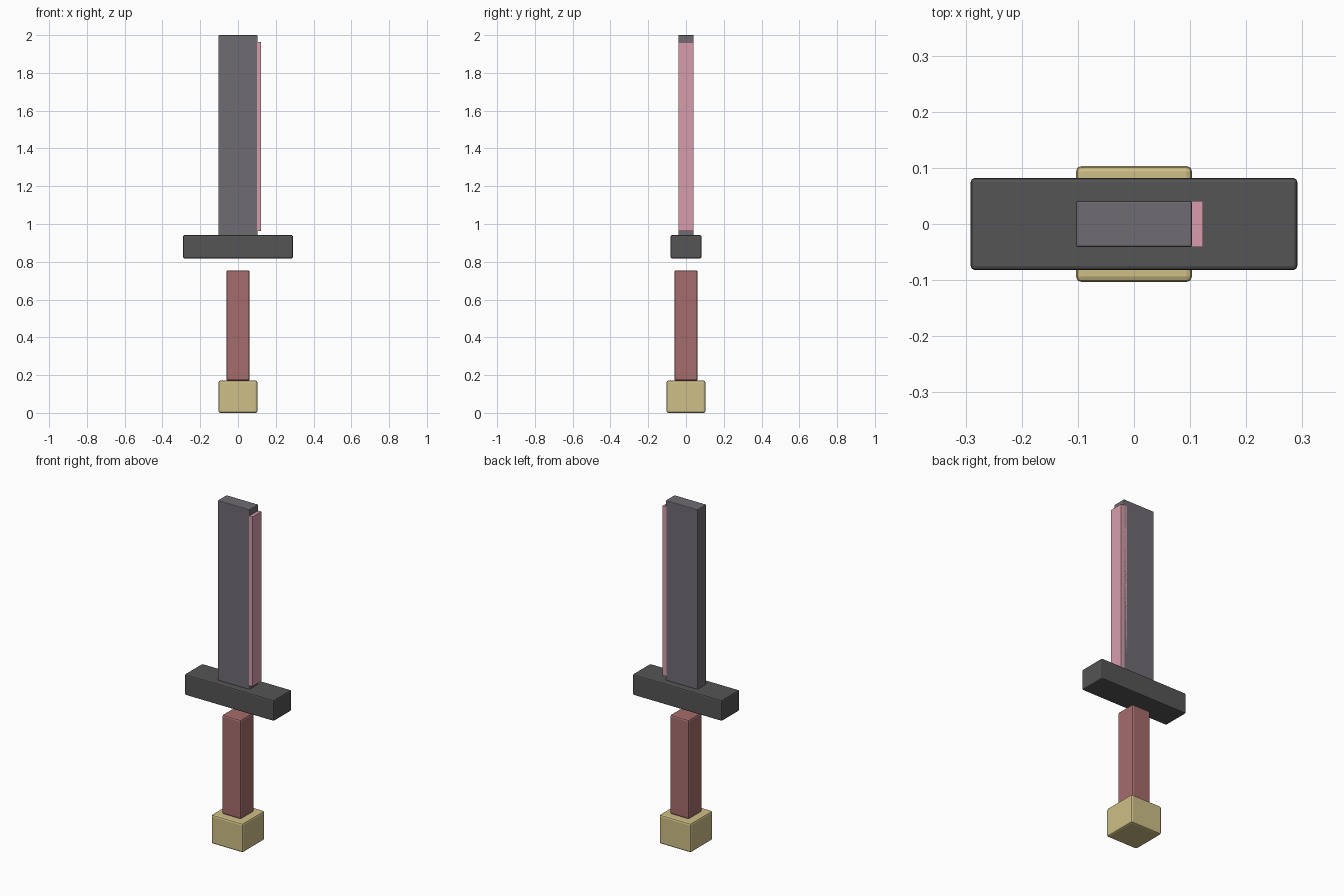
import bpy

if "Cube" in bpy.data.objects:
    bpy.data.objects.remove(bpy.data.objects["Cube"])


def block(name, x, y, z, bevel=0.0, color=None):
    """Axis-aligned block from (min, max) ranges, with softly bevelled edges."""
    bpy.ops.mesh.primitive_cube_add(
        size=1, location=[(a + b) / 2 for a, b in (x, y, z)])
    ob = bpy.context.object
    ob.name = name
    ob.scale = [b - a for a, b in (x, y, z)]
    bpy.ops.object.transform_apply(location=False, rotation=False, scale=True)
    if bevel:
        mod = ob.modifiers.new("soft_edges", 'BEVEL')
        mod.width = bevel
        mod.segments = 2
    if color:
        mat = bpy.data.materials.new(name + "_colour")
        mat.diffuse_color = (*color, 1)
        mat.use_nodes = True
        mat.node_tree.nodes["Principled BSDF"].inputs["Base Color"].default_value = mat.diffuse_color
        ob.data.materials.append(mat)
    return ob


def sym(h):
    return (-h, h)


# Handle: pommel and grip
block("pommel", sym(0.1035), sym(0.1035), (0.0, 0.171), 0.01, (0.62, 0.52, 0.24))
block("grip", sym(0.062), sym(0.062), (0.17, 0.755), 0.01, (0.38, 0.15, 0.15))

# Crossguard, floating slightly above the grip
block("crossguard", sym(0.291), sym(0.082), (0.818, 0.941), 0.007, (0.09, 0.09, 0.09))

# Blade and the cutting edge strip along its right side
block("blade", sym(0.1035), sym(0.041), (0.925, 2.0), 0.004, (0.16, 0.15, 0.17))
block("cutting_edge", (0.083, 0.123), sym(0.041), (0.963, 1.963), 0, (0.68, 0.34, 0.41))
